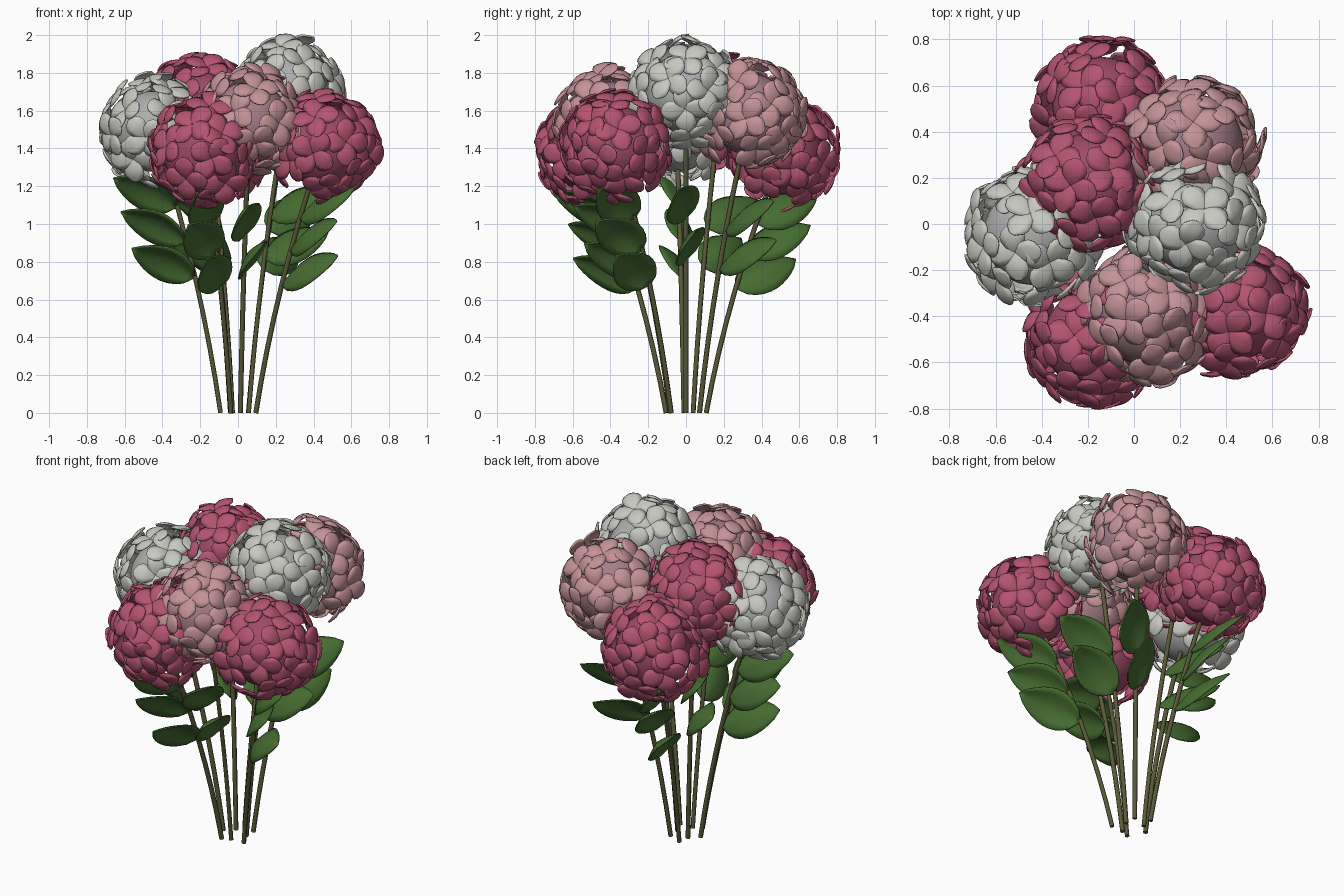
import bpy, bmesh, math, random
from mathutils import Vector, Matrix

if "Cube" in bpy.data.objects:
    bpy.data.objects.remove(bpy.data.objects["Cube"])

random.seed(4)


def material(name, rgb):
    m = bpy.data.materials.new(name)
    m.diffuse_color = (*rgb, 1)
    m.use_nodes = True
    m.node_tree.nodes["Principled BSDF"].inputs["Base Color"].default_value = m.diffuse_color
    return m


COLOURS = {
    'rose': (material('rose_petal', (0.46, 0.09, 0.17)), material('rose_core', (0.34, 0.07, 0.14))),
    'blush': (material('blush_petal', (0.55, 0.29, 0.31)), material('blush_core', (0.38, 0.21, 0.25))),
    'white': (material('white_petal', (0.58, 0.58, 0.54)), material('white_core', (0.42, 0.42, 0.42))),
}
GREEN = material('leaf_green', (0.06, 0.15, 0.03))
STEM = material('stem_green', (0.10, 0.10, 0.04))

# Flower heads: colour and centre
HEADS = [
    ('rose', (-0.14, 0.51, 1.37)), ('rose', (-0.19, 0.18, 1.60)),
    ('blush', (0.26, 0.34, 1.58)), ('white', (0.27, 0.00, 1.69)),
    ('white', (-0.44, -0.05, 1.49)), ('rose', (-0.18, -0.50, 1.38)),
    ('blush', (0.06, -0.40, 1.54)), ('rose', (0.45, -0.37, 1.41)),
]


def finish(bm, name, mat, thickness=0):
    bmesh.ops.recalc_face_normals(bm, faces=bm.faces)
    me = bpy.data.meshes.new(name)
    bm.to_mesh(me)
    bm.free()
    for p in me.polygons:
        p.use_smooth = True
    me.materials.append(mat)
    ob = bpy.data.objects.new(name, me)
    bpy.context.collection.objects.link(ob)
    if thickness:
        mod = ob.modifiers.new('thickness', 'SOLIDIFY')
        mod.thickness = thickness
        mod.offset = 0
    return ob


def sheet(bm, func, nu, nv, mat):
    """Grid of func(u, v) with u in 0..1 and v in -1..1, placed by a matrix."""
    rows = [[bm.verts.new(mat @ Vector(func(i / nu, 2 * j / nv - 1)))
             for j in range(nv + 1)] for i in range(nu + 1)]
    for a, b in zip(rows, rows[1:]):
        for j in range(nv):
            bm.faces.new((a[j], a[j + 1], b[j + 1], b[j]))


def petal(u, v):
    # round lobe along +x on a short claw, gently domed
    t = 0.5 - 0.5 * math.cos(math.pi * u)
    w = 0.056 * max(math.sin(math.pi * min(1, 0.1 + 0.9 * t ** 1.5)), 0.05) ** 0.6
    s = math.sin(math.pi * t)
    return (0.002 + 0.122 * t, w * v, 0.020 * s - 0.012 * v * v * s)


def leaf(u, v):
    # pointed oval along +x, bowed across the midrib
    w = 0.115 * math.sin(math.pi * u ** 0.85) ** 0.75 if 0 < u < 1 else 0.002
    return (0.38 * u, w * v, 0.04 * math.sin(math.pi * u) - 0.35 * w * abs(v) ** 1.4)


def flower_head(name, kind, centre, axis):
    petal_mat, core_mat = COLOURS[kind]
    # core ball
    bm = bmesh.new()
    bmesh.ops.create_uvsphere(bm, u_segments=24, v_segments=16, radius=0.215,
                              matrix=Matrix.Translation(centre))
    finish(bm, name + '_core', core_mat)
    # florets spread over the ball, leaving the stem end bare
    bm = bmesh.new()
    turn = axis.to_track_quat('Z', 'Y').to_matrix().to_4x4()
    n = 24
    for k in range(n):
        z = 1 - 1.8 * (k + 0.4) / n
        a = k * 2.39996 + random.uniform(-0.15, 0.15)
        r = math.sqrt(1 - z * z)
        d = turn @ Vector((r * math.cos(a), r * math.sin(a), z))
        tilt = d + Vector([random.uniform(-0.18, 0.18) for _ in range(3)])
        place = (Matrix.Translation(centre + d * random.uniform(0.255, 0.275))
                 @ tilt.to_track_quat('Z', 'Y').to_matrix().to_4x4()
                 @ Matrix.Rotation(random.uniform(0, math.pi), 4, 'Z'))
        for q in range(4):
            sheet(bm, petal, 7, 4, place @ Matrix.Rotation(q * math.pi / 2, 4, 'Z')
                  @ Matrix.Rotation(random.uniform(-0.12, 0.08), 4, 'Y')
                  @ Matrix.Rotation(random.uniform(0, 0.2), 4, 'X'))
    finish(bm, name + '_florets', petal_mat, 0.01)


def stem_point(c, t):
    # stems lean out from a tight base and curve towards the head
    s = 0.21 + 0.79 * (0.62 * t + 0.38 * t * t)
    return Vector((c[0] * s, c[1] * s, c[2] * t))


for i, (kind, c) in enumerate(HEADS, 1):
    centre = Vector(c)
    axis = (stem_point(c, 1) - stem_point(c, 0.9)).normalized()
    flower_head(f'{kind}_head_{i}', kind, centre, axis)

    # stem
    cu = bpy.data.curves.new(f'stem_{i}', 'CURVE')
    cu.dimensions = '3D'
    cu.bevel_depth = 0.0135
    cu.bevel_resolution = 1
    cu.use_fill_caps = True
    sp = cu.splines.new('POLY')
    sp.points.add(8)
    for k, p in enumerate(sp.points):
        p.co = (*stem_point(c, k / 8 * 0.95), 1)
    cu.materials.append(STEM)
    bpy.context.collection.objects.link(bpy.data.objects.new(f'stem_{i}', cu))

    # leaves reach outward and up, all rolled the same way
    bm = bmesh.new()
    out = math.atan2(c[1], c[0])
    count = 3 if math.hypot(c[0], c[1]) > 0.43 else 2
    for t, da in ((0.48, 0.15), (0.61, -0.1), (0.73, 0.1))[:count]:
        place = (Matrix.Translation(stem_point(c, t))
                 @ Matrix.Rotation(out + da, 4, 'Z')
                 @ Matrix.Rotation(-0.42, 4, 'Y')
                 @ Matrix.Rotation(0.8, 4, 'X'))
        sheet(bm, leaf, 10, 6, place)
    finish(bm, f'leaves_{i}', GREEN, 0.008)
